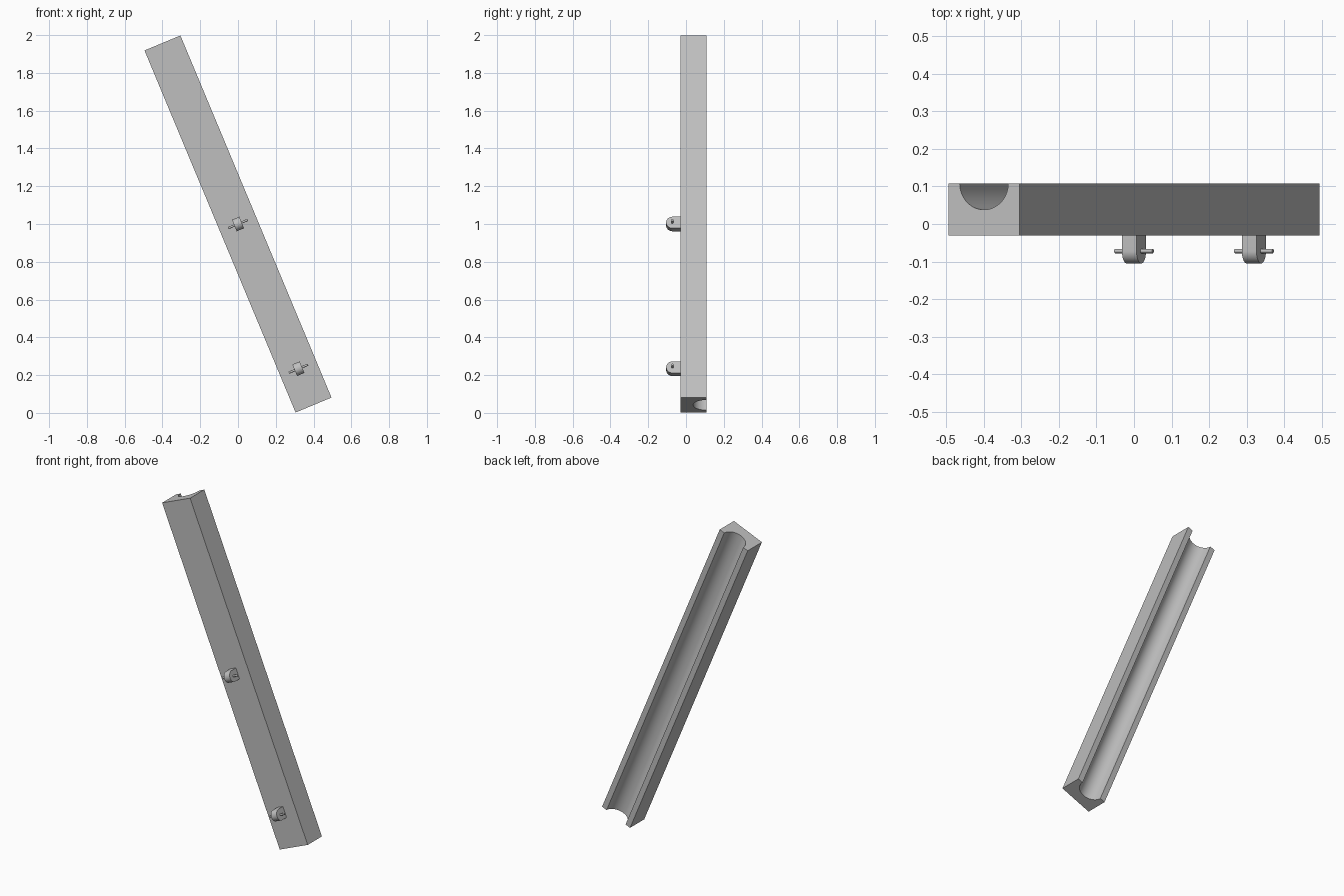
import bpy, bmesh
from math import radians, pi, cos, sin
from mathutils import Matrix

if "Cube" in bpy.data.objects:
    bpy.data.objects.remove(bpy.data.objects["Cube"], do_unlink=True)

LENGTH, WIDTH = 2.077, 0.206
FRONT, BACK = -0.03, 0.108
GROOVE_R = 0.07
LUG_R, LUG_W, LUG_Y = 0.033, 0.042, -0.072
TILT = Matrix.Translation((0, 0, 1)) @ Matrix.Rotation(radians(-22.65), 4, 'Y')

grey = bpy.data.materials.new("plain_grey")
grey.use_nodes = True
colour = (0.52, 0.52, 0.52, 1)
grey.diffuse_color = colour
grey.node_tree.nodes["Principled BSDF"].inputs["Base Color"].default_value = colour


def arc(radius, y, start, end, steps):
    """Points (u, y) on an arc around (0, y)."""
    angles = [start + (end - start) * i / steps for i in range(steps + 1)]
    return [(radius * cos(a), y + radius * sin(a)) for a in angles]


def prism(name, profile, axis, length, offset=0):
    """Extrude a (u, y) profile along local x or z, centred on the bar axis."""
    bm = bmesh.new()
    if axis == 'Z':
        points = [(u, y, -length / 2) for u, y in profile]
        step = (0, 0, length)
    else:
        points = [(-length / 2, y, u + offset) for u, y in profile]
        step = (length, 0, 0)
    face = bm.faces.new([bm.verts.new(p) for p in points])
    new = bmesh.ops.extrude_face_region(bm, geom=[face], use_keep_orig=True)
    moved = [v for v in new["geom"] if isinstance(v, bmesh.types.BMVert)]
    bmesh.ops.translate(bm, verts=moved, vec=step)
    bmesh.ops.recalc_face_normals(bm, faces=bm.faces)
    mesh = bpy.data.meshes.new(name)
    bm.to_mesh(mesh)
    bm.free()
    mesh.materials.append(grey)
    obj = bpy.data.objects.new(name, mesh)
    bpy.context.collection.objects.link(obj)
    obj.matrix_world = TILT
    bpy.ops.object.select_all(action='DESELECT')
    obj.select_set(True)
    bpy.context.view_layer.objects.active = obj
    bpy.ops.object.shade_smooth_by_angle(angle=radians(30))
    return obj


# Bar with a half-round groove along its back
half = WIDTH / 2
outline = [(half, BACK), (half, FRONT), (-half, FRONT), (-half, BACK)]
prism("grooved_bar", outline + arc(GROOVE_R, BACK, pi, 2 * pi, 32), 'Z', LENGTH)

# Round-ended lugs on the front, each with a cross pin
for place, along in (("middle", 0), ("lower", -0.83)):
    lug = [(-LUG_R, FRONT)] + arc(LUG_R, LUG_Y, pi, 2 * pi, 24) + [(LUG_R, FRONT)]
    prism(place + "_lug", lug, 'X', LUG_W, along)
    pin = arc(0.006, LUG_Y, 0, 2 * pi, 16)[:-1]
    prism(place + "_pin", pin, 'X', 0.11, along)
